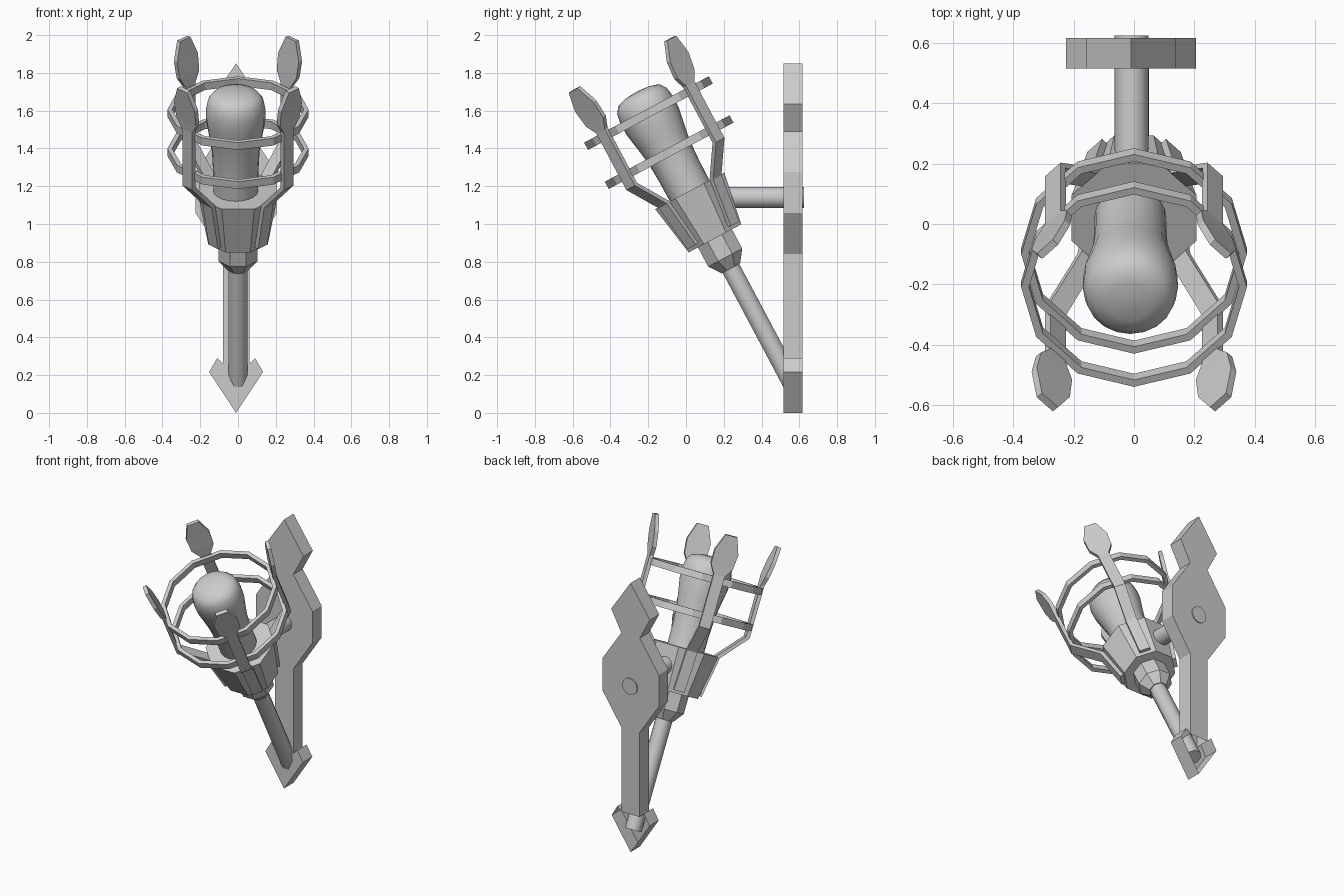
import bpy, bmesh
from math import sin, cos, pi, radians
from mathutils import Matrix, Vector

if "Cube" in bpy.data.objects:
    bpy.data.objects.remove(bpy.data.objects["Cube"])

# Tilted frame of the torch: local z runs up the torch axis, local y to the back
TILT = Matrix.Translation((0, 0.238, 0.765)) @ Matrix.Rotation(radians(28), 4, 'X')


def make(name, verts, faces, matrix=Matrix(), smooth=None):
    me = bpy.data.meshes.new(name)
    me.from_pydata([matrix @ Vector(v) for v in verts], [], faces)
    bm = bmesh.new()
    bm.from_mesh(me)
    bmesh.ops.recalc_face_normals(bm, faces=bm.faces)
    bm.to_mesh(me)
    bm.free()
    ob = bpy.data.objects.new(name, me)
    bpy.context.collection.objects.link(ob)
    if smooth:
        bpy.ops.object.select_all(action='DESELECT')
        ob.select_set(True)
        bpy.context.view_layer.objects.active = ob
        bpy.ops.object.shade_smooth_by_angle(angle=radians(smooth))
    return ob


def lathe(name, profile, n, phase=0.0, matrix=TILT, loop=False, smooth=None, x=0.0):
    """Spin (radius, height) points; capped ends, or a closed loop for hoops."""
    verts = [(x + r * sin(phase + 2 * pi * i / n), r * cos(phase + 2 * pi * i / n), s)
             for r, s in profile for i in range(n)]
    m = len(profile)
    faces = []
    for j in range(m if loop else m - 1):
        a, b = j * n, (j + 1) % m * n
        faces += [(a + i, a + (i + 1) % n, b + (i + 1) % n, b + i) for i in range(n)]
    if not loop:
        faces += [tuple(range(n)), tuple(range((m - 1) * n, m * n))]
    return make(name, verts, faces, matrix, smooth)


# Wall plate: mirrored outline, extruded; the lower arrowhead is open at the back
half = [(0.07, 0.26), (0.07, 0.84), (0.215, 1.058), (0.215, 1.275),
        (0.07, 1.49), (0.147, 1.635)]
barb = [(0.143, 0.217), (0.10, 0.29)]
right = barb + half
outline = right + [(0, 1.85)] + [(-x, z) for x, z in reversed(right)] + [(0, 0)]
n = len(outline)
verts = [(x - 0.01, y, z) for y in (0.515, 0.617) for x, z in outline]
faces = [(i, (i + 1) % n, n + (i + 1) % n, n + i) for i in range(n)]
faces.append(tuple(range(n)))
faces.append(tuple(range(n + 2, 2 * n - 3)))
make("wall_plate", verts, faces)

# Peg between plate and cup
lathe("support_peg", [(0.056, -0.1), (0.056, -0.624)], 16, x=-0.008, smooth=40,
      matrix=Matrix.Translation((0, 0, 1.14)) @ Matrix.Rotation(radians(90), 4, 'X'))

# Handle, collar and cup, eight sided with a flat to the front
K, P = 1 / cos(pi / 8), pi / 8
lathe("handle", [(0.05 * K, -0.715), (0.05 * K, 0.03)], 8, P, smooth=50)
lathe("collar", [(0.055 * K, 0), (0.102 * K, 0.065), (0.102 * K, 0.2)], 8, P)
lathe("cup", [(0.158 * K, 0.18), (0.207 * K, 0.465)], 8, P)

# Rounded torch head
lathe("torch_head", [(0.118, 0.42), (0.12, 0.58), (0.126, 0.70), (0.14, 0.79),
                     (0.156, 0.88), (0.158, 0.95), (0.148, 1.005), (0.122, 1.04),
                     (0.07, 1.055), (0.01, 1.06)], 20, x=-0.012, smooth=60)

# Two twelve sided hoops
for name, s in (("lower_hoop", 0.697), ("upper_hoop", 0.931)):
    a, b = s - 0.022, s + 0.022
    lathe(name, [(0.348, a), (0.374, a), (0.374, b), (0.348, b)], 12, loop=True)

# Four straps ending in leaf shaped tips: (height, radius, width)
path = [(0.20, 0.172, 0.07), (0.465, 0.219, 0.07), (0.63, 0.368, 0.072),
        (0.965, 0.368, 0.072), (1.025, 0.375, 0.145), (1.12, 0.39, 0.155),
        (1.225, 0.406, 0.075)]
T = 0.0125
for k in range(4):
    verts, faces = [], []
    for i, (s, r, w) in enumerate(path):
        p, q = path[max(i - 1, 0)], path[min(i + 1, len(path) - 1)]
        d = Vector((q[1] - p[1], q[0] - p[0])).normalized()
        for side, out in ((-1, -1), (1, -1), (1, 1), (-1, 1)):
            verts.append((side * w / 2, r + out * T * d.y, s - out * T * d.x))
        if i:
            a, b = 4 * i - 4, 4 * i
            faces += [(a + j, a + (j + 1) % 4, b + (j + 1) % 4, b + j) for j in range(4)]
    faces += [(0, 1, 2, 3), tuple(range(len(verts) - 4, len(verts)))]
    spin = Matrix.Rotation(radians(45 + 90 * k), 4, 'Z')
    make(f"leaf_strap_{k + 1}", verts, faces, TILT @ spin)
